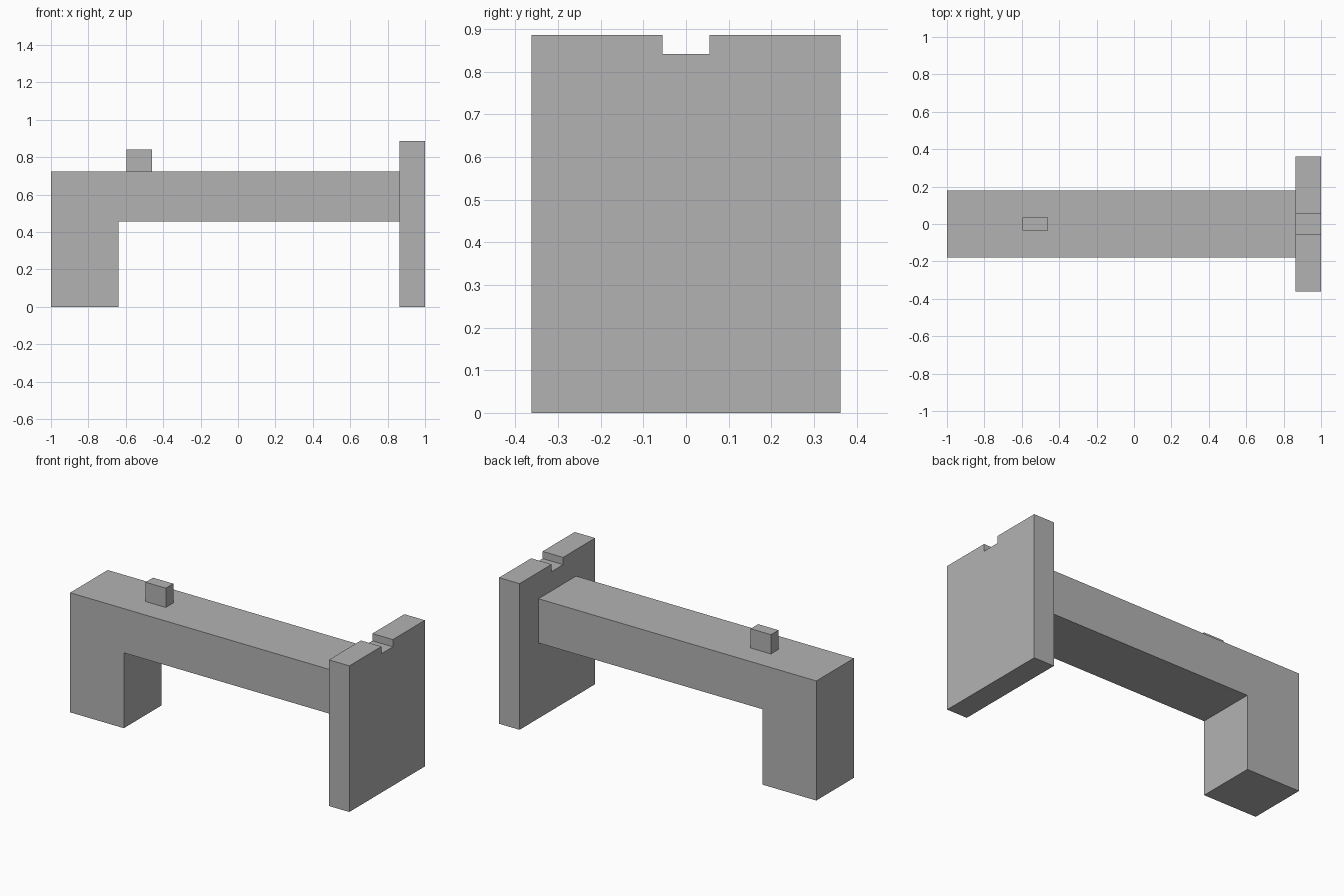
import bpy
import bmesh
from mathutils import Vector

cube = bpy.data.objects.get("Cube")
if cube:
    bpy.data.objects.remove(cube, do_unlink=True)

grey = bpy.data.materials.new("plain grey")
grey.use_nodes = True
grey.diffuse_color = (0.45, 0.45, 0.45, 1)
grey.node_tree.nodes["Principled BSDF"].inputs["Base Color"].default_value = grey.diffuse_color


def extrude_profile(name, points, offset):
    """Make a flat-faced solid by sweeping a closed outline along offset."""
    bm = bmesh.new()
    face = bm.faces.new([bm.verts.new(p) for p in points])
    swept = bmesh.ops.extrude_face_region(bm, geom=[face], use_keep_orig=True)
    moved = [v for v in swept["geom"] if isinstance(v, bmesh.types.BMVert)]
    bmesh.ops.translate(bm, verts=moved, vec=Vector(offset))
    bmesh.ops.recalc_face_normals(bm, faces=bm.faces)
    mesh = bpy.data.meshes.new(name)
    bm.to_mesh(mesh)
    bm.free()
    mesh.materials.append(grey)
    obj = bpy.data.objects.new(name, mesh)
    bpy.context.collection.objects.link(obj)
    return obj


BEAM_TOP, BEAM_BOTTOM, PLATE_X = 0.725, 0.457, 0.863

# Beam with the square leg at its right end, as one L-shaped body
body = [(-1, 0), (-0.64, 0), (-0.64, BEAM_BOTTOM), (PLATE_X, BEAM_BOTTOM),
        (PLATE_X, BEAM_TOP), (-1, BEAM_TOP)]
extrude_profile("beam_and_leg", [(x, -0.18, z) for x, z in body], (0, 0.36, 0))

# Upright end plate with a sighting notch, outline mirrored across y
half = [(0.362, 0), (0.362, 0.886), (0.055, 0.886), (0.055, 0.842)]
plate = half + [(-y, z) for y, z in reversed(half)]
extrude_profile("notched_end_plate", [(PLATE_X, y, z) for y, z in plate],
                (1 - PLATE_X, 0, 0))

# Small peg on top of the beam
peg = [(-0.595, -0.036), (-0.459, -0.036), (-0.459, 0.036), (-0.595, 0.036)]
extrude_profile("top_peg", [(x, y, BEAM_TOP) for x, y in peg],
                (0, 0, 0.842 - BEAM_TOP))
